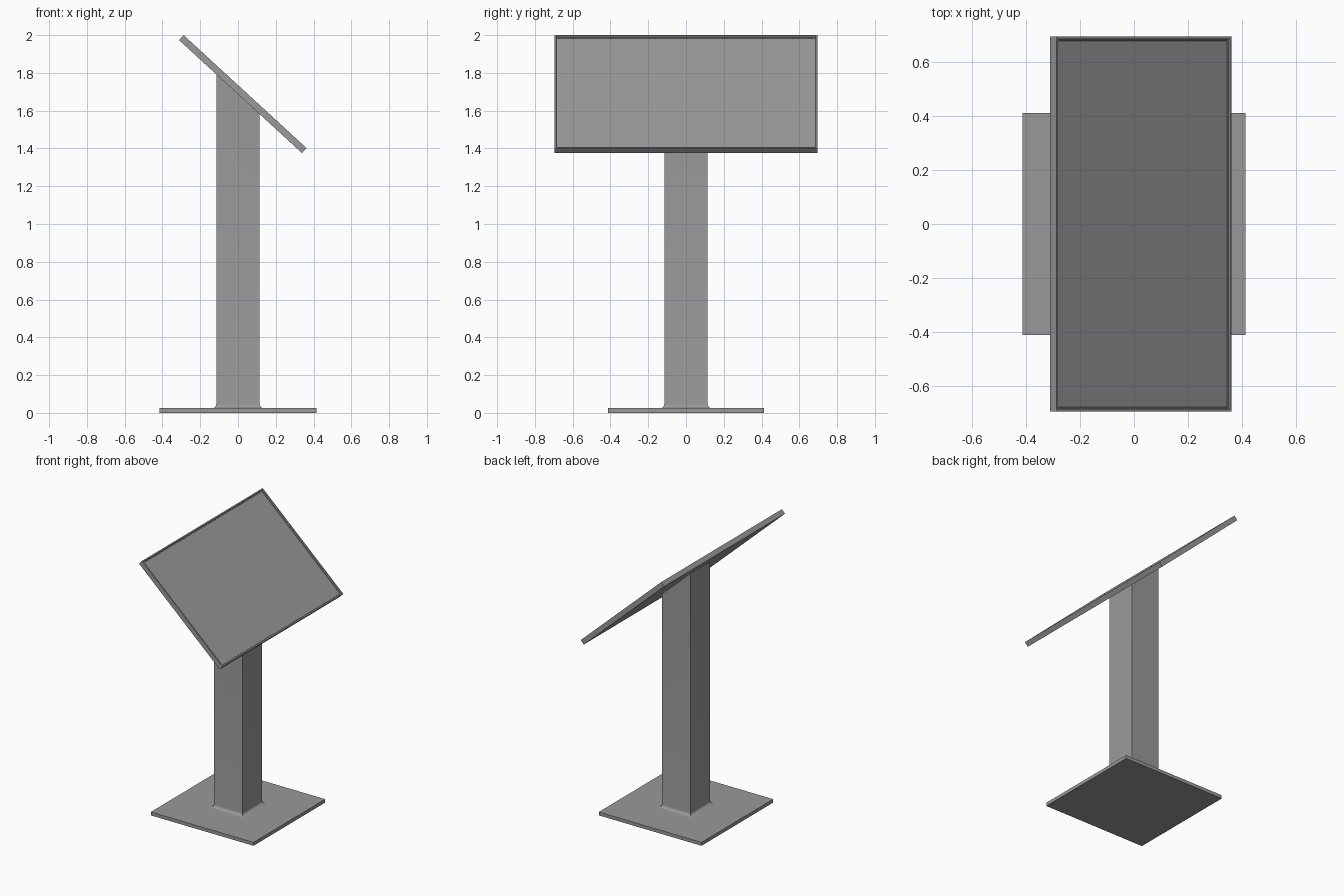
import bpy
import bmesh
from math import atan2, sin, cos, pi
from mathutils import Matrix, Vector

cube = bpy.data.objects.get("Cube")
if cube:
    bpy.data.objects.remove(cube, do_unlink=True)


def material(name, value):
    mat = bpy.data.materials.new(name)
    mat.use_nodes = True
    colour = (value, value, value, 1)
    mat.diffuse_color = colour
    mat.node_tree.nodes["Principled BSDF"].inputs["Base Color"].default_value = colour
    return mat


grey = material("satin grey", 0.32)


def finish(name, bm):
    bmesh.ops.recalc_face_normals(bm, faces=bm.faces)
    mesh = bpy.data.meshes.new(name)
    bm.to_mesh(mesh)
    bm.free()
    obj = bpy.data.objects.new(name, mesh)
    bpy.context.collection.objects.link(obj)
    mesh.materials.append(grey)
    return obj


def box(size, centre):
    bm = bmesh.new()
    bmesh.ops.create_cube(bm, size=1)
    bmesh.ops.scale(bm, vec=size, verts=bm.verts)
    bmesh.ops.translate(bm, vec=centre, verts=bm.verts)
    return bm


# Floor plate
BASE_H = 0.025
finish("base_plate", box((0.83, 0.826, BASE_H), (0, 0, BASE_H / 2)))

# Tilted panel axes: origin at the middle of its upper face
high, low = Vector((-0.288, 0, 2.0)), Vector((0.363, 0, 1.402))
slope = low - high
length = slope.length
tilt = atan2(-slope.z, slope.x)
panel_matrix = Matrix.Translation((high + low) / 2) @ Matrix.Rotation(tilt, 4, "Y")
THICK = 0.036

# Square post with a coved foot and a sloping top that meets the panel
HALF, COVE = 0.115, 0.021
bm = bmesh.new()
rings = []
steps = 5
for i in range(steps + 1):
    a = i / steps * pi / 2
    rings.append((HALF + COVE * (1 - sin(a)), BASE_H + COVE * (1 - cos(a))))
loops = [[bm.verts.new((sx * r, sy * r, z)) for sx, sy in ((-1, -1), (1, -1), (1, 1), (-1, 1))]
         for r, z in rings]
under = panel_matrix @ Vector((0, 0, -THICK))
top = []
for v in loops[-1]:
    z = under.z + (v.co.x - under.x) * slope.z / slope.x + 0.004
    top.append(bm.verts.new((v.co.x, v.co.y, z)))
loops.append(top)
for lower, upper in zip(loops, loops[1:]):
    for i in range(4):
        j = (i + 1) % 4
        bm.faces.new((lower[i], lower[j], upper[j], upper[i]))
bm.faces.new(loops[0])
bm.faces.new(top)
post = finish("post", bm)
for poly in post.data.polygons:
    poly.use_smooth = poly.center.z < BASE_H + COVE
post.data.set_sharp_from_angle(angle=0.6)

# Display panel with a raised rim around the recessed screen
bm = box((length, 1.392, THICK), (0, 0, -THICK / 2))
bm.normal_update()
screen = [max(bm.faces, key=lambda f: f.normal.z)]
for width, drop in ((0.012, 0), (0.004, -0.006), (0.005, 0), (0.001, -0.004)):
    bmesh.ops.inset_region(bm, faces=screen, thickness=width, depth=drop)
panel = finish("display_panel", bm)
panel.matrix_world = panel_matrix
